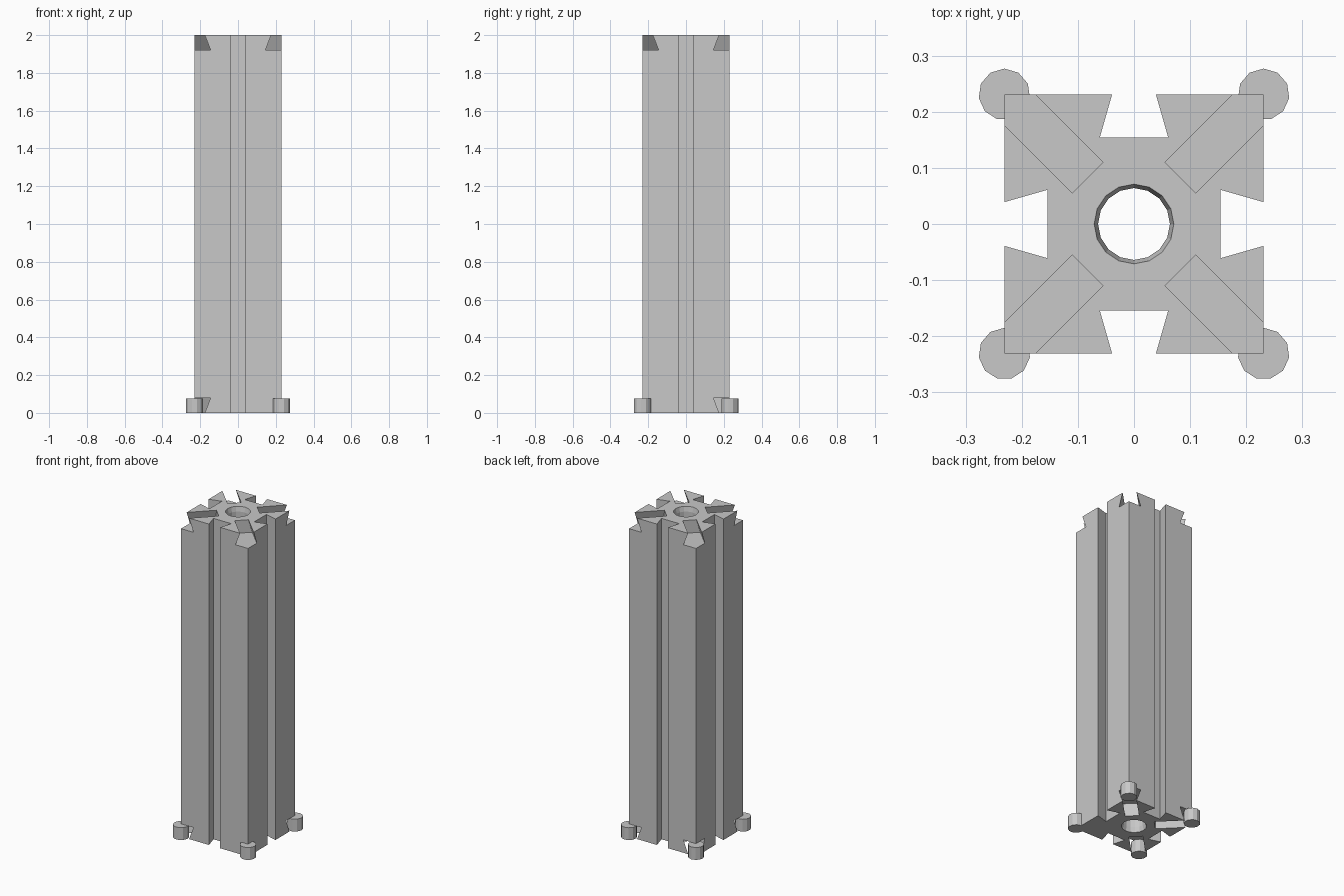
import bpy, bmesh, math
from mathutils import Matrix

cube = bpy.data.objects.get("Cube")
if cube:
    bpy.data.objects.remove(cube, do_unlink=True)

HEIGHT, HALF = 2.0, 0.231
NECK, ROOT, DEPTH = 0.039, 0.061, 0.077   # dovetail half widths and depth

grey = bpy.data.materials.new("plain grey")
grey.use_nodes = True
grey.diffuse_color = (0.58, 0.58, 0.58, 1)
grey.node_tree.nodes["Principled BSDF"].inputs["Base Color"].default_value = (0.58, 0.58, 0.58, 1)


def make_object(name, bm):
    bmesh.ops.recalc_face_normals(bm, faces=bm.faces)
    mesh = bpy.data.meshes.new(name)
    bm.to_mesh(mesh)
    bm.free()
    mesh.materials.append(grey)
    obj = bpy.data.objects.new(name, mesh)
    bpy.context.collection.objects.link(obj)
    return obj


def prism(name, points, length, matrix=Matrix()):
    """Extrude an xy outline along z, then place it."""
    bm = bmesh.new()
    face = bm.faces.new([bm.verts.new((x, y, 0)) for x, y in points])
    out = bmesh.ops.extrude_face_region(bm, geom=[face])
    verts = [v for v in out["geom"] if isinstance(v, bmesh.types.BMVert)]
    bmesh.ops.translate(bm, verts=verts, vec=(0, 0, length))
    bm.transform(matrix)
    return make_object(name, bm)


def cut(target, cutter):
    mod = target.modifiers.new("cut", "BOOLEAN")
    mod.operation = "DIFFERENCE"
    mod.solver = "EXACT"
    mod.object = cutter
    bpy.context.view_layer.objects.active = target
    bpy.ops.object.modifier_apply(modifier=mod.name)
    bpy.data.objects.remove(cutter, do_unlink=True)


# Square column with a dovetail groove down each side
side = [(-HALF, -HALF), (-NECK, -HALF), (-ROOT, DEPTH - HALF),
        (ROOT, DEPTH - HALF), (NECK, -HALF)]
outline = []
for i in range(4):
    c, s = math.cos(i * math.pi / 2), math.sin(i * math.pi / 2)
    outline += [(x * c - y * s, x * s + y * c) for x, y in side]
column = prism("column", outline, HEIGHT)

# Diagonal dovetail slots in both ends
slope = (ROOT - NECK) / 0.08
over = 0.02
mouth = NECK - slope * over
slot = [(-mouth, over), (mouth, over), (ROOT, -0.08), (-ROOT, -0.08)]
stand = Matrix.Rotation(math.pi / 2, 4, "X")
for i in range(4):
    turn = Matrix.Rotation(math.pi / 4 + i * math.pi / 2, 4, "Z")
    for top in (True, False):
        flip = Matrix.Translation((0, 0, HEIGHT)) if top else Matrix.Scale(-1, 4, (0, 0, 1))
        place = turn @ flip @ Matrix.Translation((0, -0.117, 0)) @ stand
        cut(column, prism("slot_cutter", slot, 0.3, place))

# Central bore, slightly flared at both ends
levels = [(-0.03, 0.078), (0.03, 0.064), (HEIGHT - 0.03, 0.064), (HEIGHT + 0.03, 0.078)]
SIDES = 16
bm = bmesh.new()
rings = [[bm.verts.new((r * math.cos(2 * math.pi * k / SIDES),
                        r * math.sin(2 * math.pi * k / SIDES), z))
          for k in range(SIDES)] for z, r in levels]
for low, high in zip(rings, rings[1:]):
    for k in range(SIDES):
        n = (k + 1) % SIDES
        bm.faces.new((low[k], low[n], high[n], high[k]))
bm.faces.new(rings[0])
bm.faces.new(rings[-1])
cut(column, make_object("bore_cutter", bm))

# Short round pads at the bottom corners
for name, sx, sy in (("front_left", 1, -1), ("front_right", -1, -1),
                     ("back_left", 1, 1), ("back_right", -1, 1)):
    bm = bmesh.new()
    bmesh.ops.create_cone(bm, cap_ends=True, segments=11, radius1=0.046,
                          radius2=0.046, depth=0.077)
    bm.transform(Matrix.Translation((sx * HALF, sy * HALF, 0.0385)))
    make_object(name + "_pad", bm)
